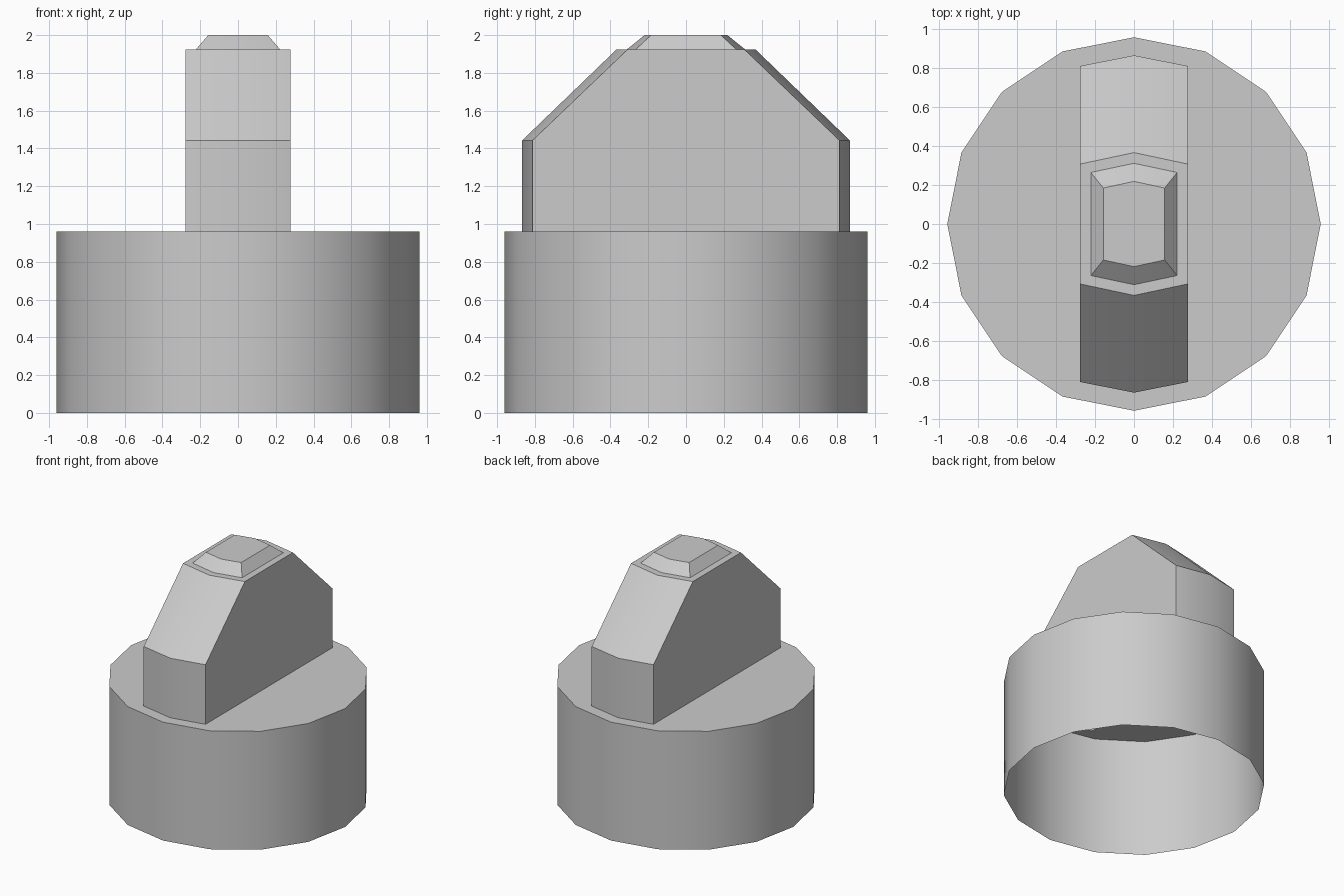
import bpy, math

if "Cube" in bpy.data.objects:
    bpy.data.objects.remove(bpy.data.objects["Cube"])

SIDES = 16
R, BASE_TOP = 0.96, 0.96


def make_object(name, verts, faces):
    mesh = bpy.data.meshes.new(name)
    mesh.from_pydata(verts, [], faces)
    mesh.shade_smooth()
    mesh.set_sharp_from_angle(angle=math.radians(30))
    obj = bpy.data.objects.new(name, mesh)
    bpy.context.collection.objects.link(obj)
    return obj


def hex_ring(w, corner, mid, z):
    """Six-sided bar outline with slightly pointed ends, counter-clockwise."""
    half = [(0, -mid), (w, -corner), (w, corner)]
    return [(x, y, z) for x, y in half] + [(-x, -y, z) for x, y in half]


def bridge(a, b, n):
    """Quads between two rings of n points starting at indices a and b."""
    return [(a + i, a + (i + 1) % n, b + (i + 1) % n, b + i) for i in range(n)]


# Base: open-bottomed 16-sided shell whose top is cut out under the handle
def circle(z):
    angles = [math.tau * i / SIDES - math.pi / 2 for i in range(SIDES)]
    return [(R * math.cos(a), R * math.sin(a), z) for a in angles]


foot = (0.277, 0.812, 0.867)
verts = circle(0) + circle(BASE_TOP) + hex_ring(*foot, BASE_TOP)
faces = bridge(0, SIDES, SIDES)
h = SIDES // 2
for side in (0, 1):  # right and left halves of the top
    outer = [SIDES + (side * h + i) % SIDES for i in range(h + 1)]
    inner = [2 * SIDES + (side * 3 + i) % 6 for i in range(4)]
    faces.append(outer + inner[::-1])
make_object("base", verts, faces)

# Handle: upright bar, sloped ends, inset rim and raised cap
rings = [
    (*foot, BASE_TOP),
    (*foot, 1.443),
    (0.277, 0.308, 0.367, 1.925),
    (0.222, 0.265, 0.312, 1.925),
    (0.158, 0.185, 0.219, 2.0),
]
verts = [p for r in rings for p in hex_ring(*r)]
faces = [f for k in range(len(rings) - 1) for f in bridge(6 * k, 6 * k + 6, 6)]
faces.append(range(len(verts) - 6, len(verts)))
make_object("handle", verts, faces)
